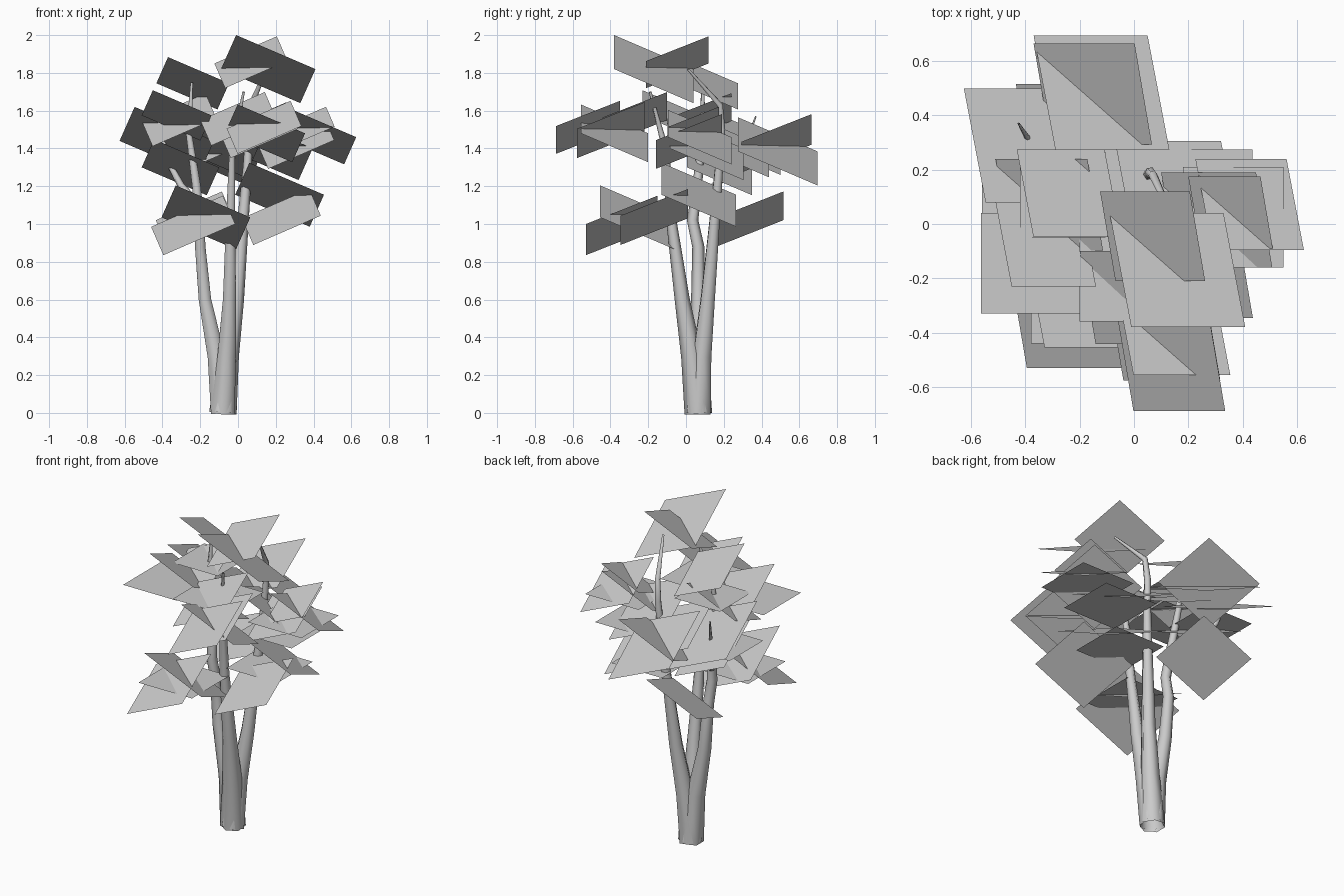
import bpy
from mathutils import Vector


def stem(name, points):
    """Tapered six-sided limb; points are (x, y, z, radius)."""
    cu = bpy.data.curves.new(name, 'CURVE')
    cu.dimensions = '3D'
    cu.bevel_depth = 1.0
    cu.bevel_resolution = 1
    sp = cu.splines.new('POLY')
    sp.points.add(len(points) - 1)
    for p, (x, y, z, r) in zip(sp.points, points):
        p.co = (x, y, z, 1)
        p.radius = r
    ob = bpy.data.objects.new(name, cu)
    bpy.context.collection.objects.link(ob)
    bpy.ops.object.select_all(action='DESELECT')
    ob.select_set(True)
    bpy.context.view_layer.objects.active = ob
    bpy.ops.object.convert(target='MESH')
    bpy.ops.object.shade_smooth_by_angle(angle=1.1)


def cards(name, u, v, places):
    """Square leaf cards sharing one tilt; places are (back-left corner, scale)."""
    u, v = Vector(u), Vector(v)
    verts, faces = [], []
    for x, y, z, s in places:
        c, n = Vector((x, y, z)), len(verts)
        verts += [c, c + v * s, c + (u + v) * s, c + u * s]
        faces.append((n, n + 1, n + 2, n + 3))
    me = bpy.data.meshes.new(name)
    me.from_pydata(verts, [], faces)
    ob = bpy.data.objects.new(name, me)
    bpy.context.collection.objects.link(ob)


# three trunks from one foot, plus a side branch
stem("left_trunk", [(-.08, .065, 0, .073), (-.115, .065, .3, .053), (-.175, .065, .6, .038),
                    (-.20, .065, .88, .032), (-.205, .035, 1.02, .03), (-.22, .06, 1.2, .026),
                    (-.26, .085, 1.48, .018), (-.245, .09, 1.75, .007)])
stem("front_trunk", [(-.08, .065, 0, .073), (-.06, .03, .3, .056), (-.045, -.02, .6, .04),
                     (-.04, -.075, 1.0, .028), (-.03, -.11, 1.4, .018), (.03, -.19, 1.7, .007)])
stem("back_trunk", [(-.08, .065, 0, .073), (-.05, .085, .3, .055), (-.01, .115, .6, .042),
                    (.025, .15, 1.0, .031), (.05, .175, 1.3, .024), (.06, .19, 1.5, .02),
                    (.07, .18, 1.63, .017), (.15, .01, 1.82, .007)])
stem("side_branch", [(-.21, .05, 1.1, .022), (-.30, .15, 1.2, .02),
                     (-.37, .28, 1.33, .015), (-.425, .37, 1.57, .004)])

# leaf cards leaning to the back right
cards("leaves_back_tilt", (.42, 0, -.18), (.08, -.42, .18), [
    (-.09, .04, 1.82, 1), (-.37, .695, 1.385, 1), (-.432, .275, 1.745, .77),
    (-.51, .08, 1.575, .74), (-.627, .5, 1.44, 1), (-.51, .35, 1.30, .82),
    (.226, .24, 1.46, .8), (-.07, .305, 1.40, .93), (-.015, .265, 1.155, .94),
    (-.405, -.06, 1.035, .94), (-.07, -.2, 1.48, .85), (-.32, .44, 1.4, .85)])

# leaf cards leaning to the front left
cards("leaves_front_tilt", (.38, 0, .165), (.065, -.38, -.15), [
    (-.125, .12, 1.85, .87), (-.37, .665, 1.42, .98), (.2, .175, 1.505, .7),
    (-.51, .24, 1.545, .89), (-.435, .515, 1.02, .92), (-.46, -.15, .985, 1),
    (.02, .01, 1.03, .94), (-.06, -.35, 1.505, .89), (-.10, -.22, 1.49, .94),
    (-.2, -.1, 1.55, .9), (.1, .19, 1.43, .92)])

# level leaf cards, about one in each cluster
cards("leaves_level", (.37, 0, 0), (0, -.37, 0), [
    (-.563, .04, 1.52, 1), (.18, .21, 1.42, 1), (.066, .275, 1.3, 1),
    (-.2, .01, 1.54, 1), (-.38, -.07, 1.0, 1), (-.01, .25, 1.06, .95),
    (-.42, .265, 1.59, .85), (-.56, .37, 1.36, .9)])
